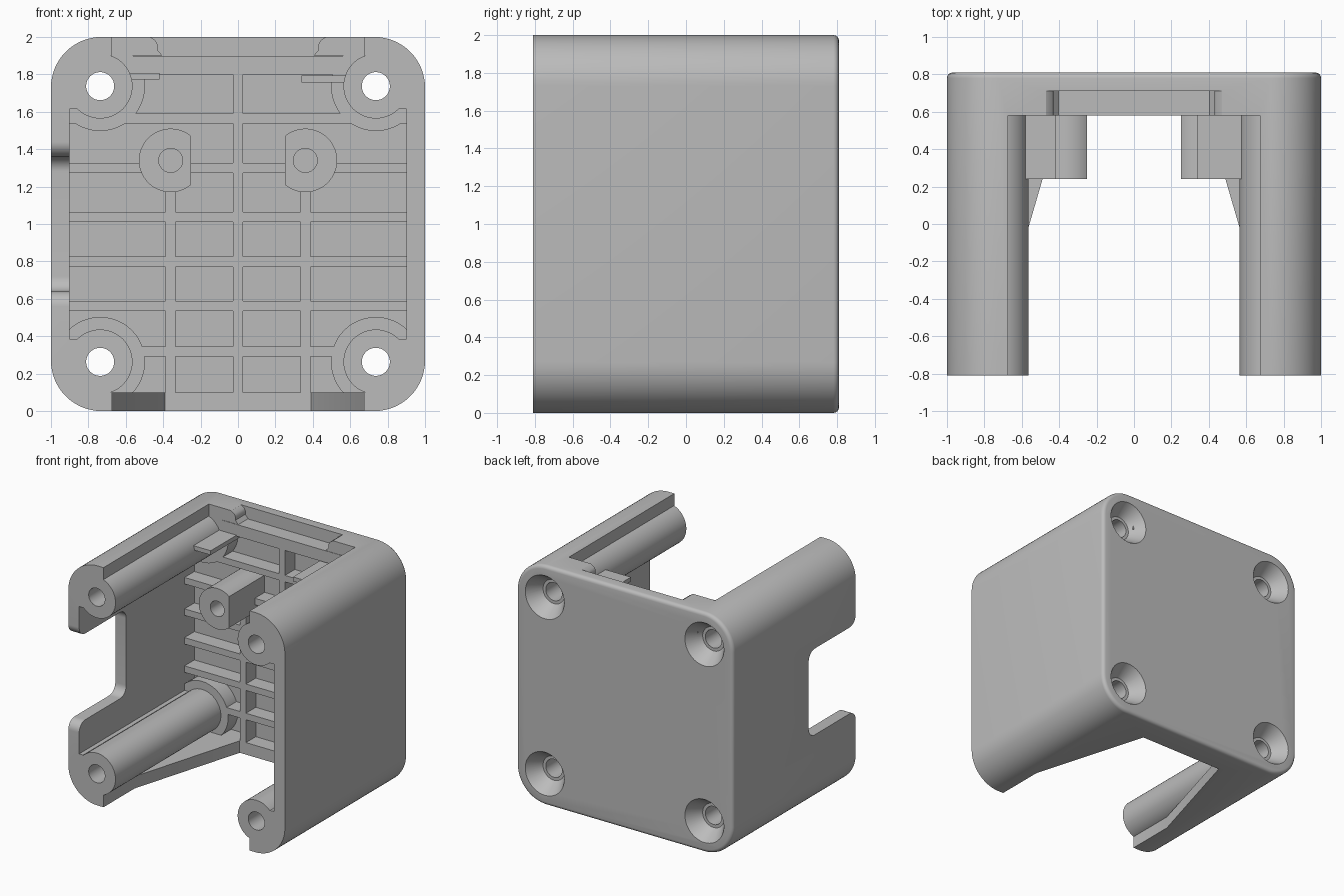
import bpy, bmesh
from math import cos, sin, pi, radians
from mathutils import Vector

old = bpy.data.objects.get("Cube")
if old:
    bpy.data.objects.remove(old, do_unlink=True)

grey = bpy.data.materials.new("plain grey")
grey.use_nodes = True
COLOUR = (0.5, 0.5, 0.5, 1)
grey.diffuse_color = COLOUR
grey.node_tree.nodes["Principled BSDF"].inputs["Base Color"].default_value = COLOUR

FRONT, BACK, FLOOR, RIB = -0.81, 0.81, 0.71, 0.58
CORNERS = [(sx, sz) for sx in (-1, 1) for sz in (-1, 1)]
HOLE = 0.737  # screw offset from the middle, both ways


def arc(cx, cy, r, a0, a1, n=12):
    return [(cx + r * cos(radians(a0 + (a1 - a0) * i / n)),
             cy + r * sin(radians(a0 + (a1 - a0) * i / n))) for i in range(n + 1)]


def circle(cx, cy, r, n=48):
    return arc(cx, cy, r, 0, 360, n)[:-1]


def prism(name, pts, lo, hi, axis="y"):
    """Extrude a closed profile along an axis."""
    place = {"x": lambda p, t: (t, p[0], p[1]),
             "y": lambda p, t: (p[0], t, p[1]),
             "z": lambda p, t: (p[0], p[1], t)}[axis]
    bm = bmesh.new()
    face = bm.faces.new([bm.verts.new(place(p, lo)) for p in pts])
    new = bmesh.ops.extrude_face_region(bm, geom=[face])["geom"]
    move = Vector(place((0, 0), hi - lo))
    bmesh.ops.translate(bm, vec=move, verts=[v for v in new if isinstance(v, bmesh.types.BMVert)])
    bmesh.ops.recalc_face_normals(bm, faces=bm.faces)
    me = bpy.data.meshes.new(name)
    bm.to_mesh(me)
    bm.free()
    me.materials.append(grey)
    ob = bpy.data.objects.new(name, me)
    bpy.context.collection.objects.link(ob)
    return ob


def box(name, x0, x1, y0, y1, z0, z1):
    return prism(name, [(x0, z0), (x1, z0), (x1, z1), (x0, z1)], y0, y1)


def apply_mod(ob, mod):
    bpy.context.view_layer.objects.active = ob
    bpy.ops.object.modifier_apply(modifier=mod.name)


def cut(ob, cutter):
    mod = ob.modifiers.new("cut", "BOOLEAN")
    mod.operation, mod.solver, mod.object = "DIFFERENCE", "EXACT", cutter
    apply_mod(ob, mod)
    bpy.data.objects.remove(cutter, do_unlink=True)


# Outer shell block with rounded corners and a softened back edge
outline = []
for k, (sx, sz) in enumerate([(1, 1), (-1, 1), (-1, -1), (1, -1)]):
    outline += arc(sx * 0.73, 1 + sz * 0.73, 0.27, 90 * k, 90 * k + 90, 16)
shell = prism("shell", outline, FRONT, BACK)
bm = bmesh.new()
bm.from_mesh(shell.data)
rim = [e for e in bm.edges if all(v.co.y > BACK - 0.001 for v in e.verts)]
bmesh.ops.bevel(bm, geom=rim, offset=0.03, segments=4, profile=0.5, affect="EDGES")
bm.to_mesh(shell.data)
bm.free()

# Cavity, leaving the corner columns, their collars and the corner fillings
cavity = box("cavity_cutter", -0.9, 0.9, -0.9, FLOOR, 0.1, 1.9)
for sx, sz in CORNERS:
    x, z = sx * HOLE, 1 + sz * HOLE
    cut(cavity, prism("column", circle(x, z, 0.173), -1, 0.8))
    cut(cavity, prism("collar", circle(x, z, 0.24), RIB, 0.8))
    xs, zs = sorted((x, sx)), sorted((z, 1 + sz))
    cut(cavity, box("corner_fill", *xs, -1, 0.8, *zs))
    xs, zs = sorted((sx * 0.863, sx)), sorted((1 + sz * 0.615, 1 + sz * 0.8))
    cut(cavity, box("web", *xs, -1, 0.8, *zs))
cut(shell, cavity)

# Top opening and the shallow recess behind it
cut(shell, box("top_cutter", -0.675, 0.675, -0.9, RIB, 1.9, 2.1))
half = [(0.47, 2.1), (0.47, 2.0), (0.44, 1.98), (0.43, 1.96), (0.43, 1.93), (0.4, 1.895)]
cut(shell, prism("recess_cutter", half + [(-x, z) for x, z in reversed(half)], 0.4, FLOOR))

# Bottom opening that narrows towards the back
half = [(0.675, -0.9), (0.675, -0.4), (0.39, RIB)]
cut(shell, prism("bottom_cutter", half + [(-x, y) for x, y in reversed(half)], -0.1, 0.1, "z"))

# Side notch with rounded mouth and rounded inner corners
upper = [(-0.9, 1.44)] + arc(-0.73, 1.44, 0.08, 180, 270) + arc(-0.27, 1.28, 0.08, 90, 0)
cut(shell, prism("notch_cutter", upper + [(y, 2 - z) for y, z in reversed(upper)], -1.1, -0.865, "x"))

# Screw holes with countersinks in the back
for sx, sz in CORNERS:
    x, z = sx * HOLE, 1 + sz * HOLE
    cut(shell, prism("hole_cutter", circle(x, z, 0.075), -1, 1))
    sink = prism("sink_cutter", circle(x, z, 0.1), BACK - 0.12, BACK + 0.03)
    for v in sink.data.vertices:
        if v.co.y > BACK:
            v.co.x, v.co.z = x + (v.co.x - x) * 2, z + (v.co.z - z) * 2
    cut(shell, sink)

parts = [shell]

# Stiffening ribs on the inside of the back wall
W = 0.027
for z, reach in [(1.565, 0.92), (1.3, 0.92), (1.038, 0.92), (0.798, 0.92), (0.562, 0.92), (0.318, 0.55)]:
    parts.append(box("cross_rib", -reach, reach, RIB, 0.73, z - W, z + W))
for x, top in [(0, 1.85), (-0.36, 1.25), (0.36, 1.25)]:
    parts.append(box("upright_rib", x - W, x + W, RIB, 0.73, 0.09, top))
parts.append(box("top_bar", -0.6, 0.6, RIB, 0.73, 1.8, 1.898))

# Screw bosses with one flat side, and the small tabs above them
for s, reach, z in [(-1, 0.42, 1.79), (1, 0.34, 1.775)]:
    a = 50
    shape = arc(0.36, 1.34, 0.17, -130, 130, 40)
    boss = prism("screw_boss", [(s * x, zz) for x, zz in shape], 0.24, 0.73)
    cut(boss, prism("boss_hole_cutter", circle(s * 0.36, 1.34, 0.064, 32), 0.1, 0.57))
    parts.append(boss)
    xs = sorted((s * reach, s * 0.62))
    parts.append(box("tab", *xs, 0.24, 0.73, z - 0.018, z + 0.018))

# Smooth the curved surfaces and keep the edges crisp
bpy.ops.object.select_all(action="DESELECT")
for ob in parts:
    ob.select_set(True)
bpy.context.view_layer.objects.active = shell
bpy.ops.object.shade_smooth_by_angle(angle=radians(30))
